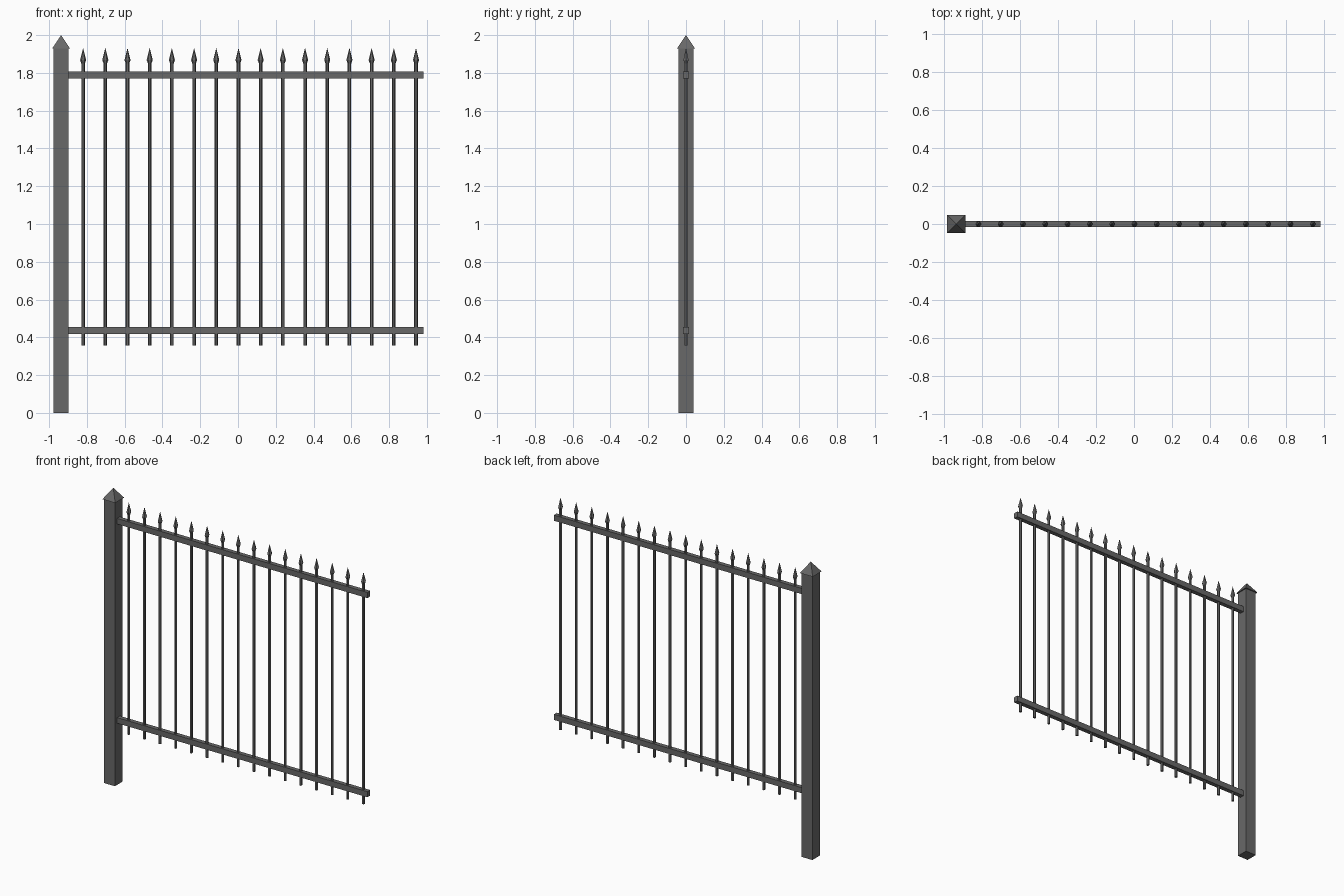
import bpy, bmesh, math
from mathutils import Matrix

if "Cube" in bpy.data.objects:
    bpy.data.objects.remove(bpy.data.objects["Cube"])

iron = bpy.data.materials.new("dark_iron_grey")
iron.diffuse_color = (0.14, 0.14, 0.14, 1)
iron.use_nodes = True
iron.node_tree.nodes["Principled BSDF"].inputs["Base Color"].default_value = iron.diffuse_color


def finish(name, bm):
    bmesh.ops.recalc_face_normals(bm, faces=bm.faces)
    me = bpy.data.meshes.new(name)
    bm.to_mesh(me)
    bm.free()
    me.materials.append(iron)
    ob = bpy.data.objects.new(name, me)
    bpy.context.collection.objects.link(ob)
    return ob


def box(name, x0, x1, depth, z0, z1):
    bm = bmesh.new()
    m = Matrix.Translation(((x0 + x1) / 2, 0, (z0 + z1) / 2)) @ Matrix.Diagonal((x1 - x0, depth, z1 - z0, 1))
    bmesh.ops.create_cube(bm, size=1, matrix=m)
    return finish(name, bm)


def turned(name, x, sides, start, profile):
    """Stack of regular polygons given as (radius, z); radius 0 closes to a tip."""
    bm = bmesh.new()
    rings = []
    for r, z in profile:
        n = sides if r else 1
        rings.append([bm.verts.new((x + r * math.cos(start + math.tau * i / sides),
                                    r * math.sin(start + math.tau * i / sides), z)) for i in range(n)])
    bm.faces.new(rings[0])
    for a, b in zip(rings, rings[1:]):
        for i in range(sides):
            j = (i + 1) % sides
            bm.faces.new([a[i], a[j], b[0]] if len(b) == 1 else [a[i], a[j], b[j], b[i]])
    return finish(name, bm)


# Post with pyramid cap
PX = -0.937
box("post", PX - 0.04, PX + 0.04, 0.08, 0, 1.93)
turned("post_cap", PX, 4, math.pi / 4, [(0.048 * math.sqrt(2), 1.928), (0, 2.0)])

# Horizontal rails
box("lower_rail", PX + 0.035, 0.982, 0.03, 0.418, 0.456)
box("upper_rail", PX + 0.035, 0.982, 0.03, 1.77, 1.808)

# Pickets with spear tips
for i in range(16):
    x = -0.82 + i * 0.1175
    turned(f"picket_{i + 1}", x, 6, 0, [(0.0095, 0.358), (0.0095, 1.86)])
    turned(f"spear_tip_{i + 1}", x, 6, 0, [(0.0095, 1.85), (0.016, 1.868), (0, 1.932)])
